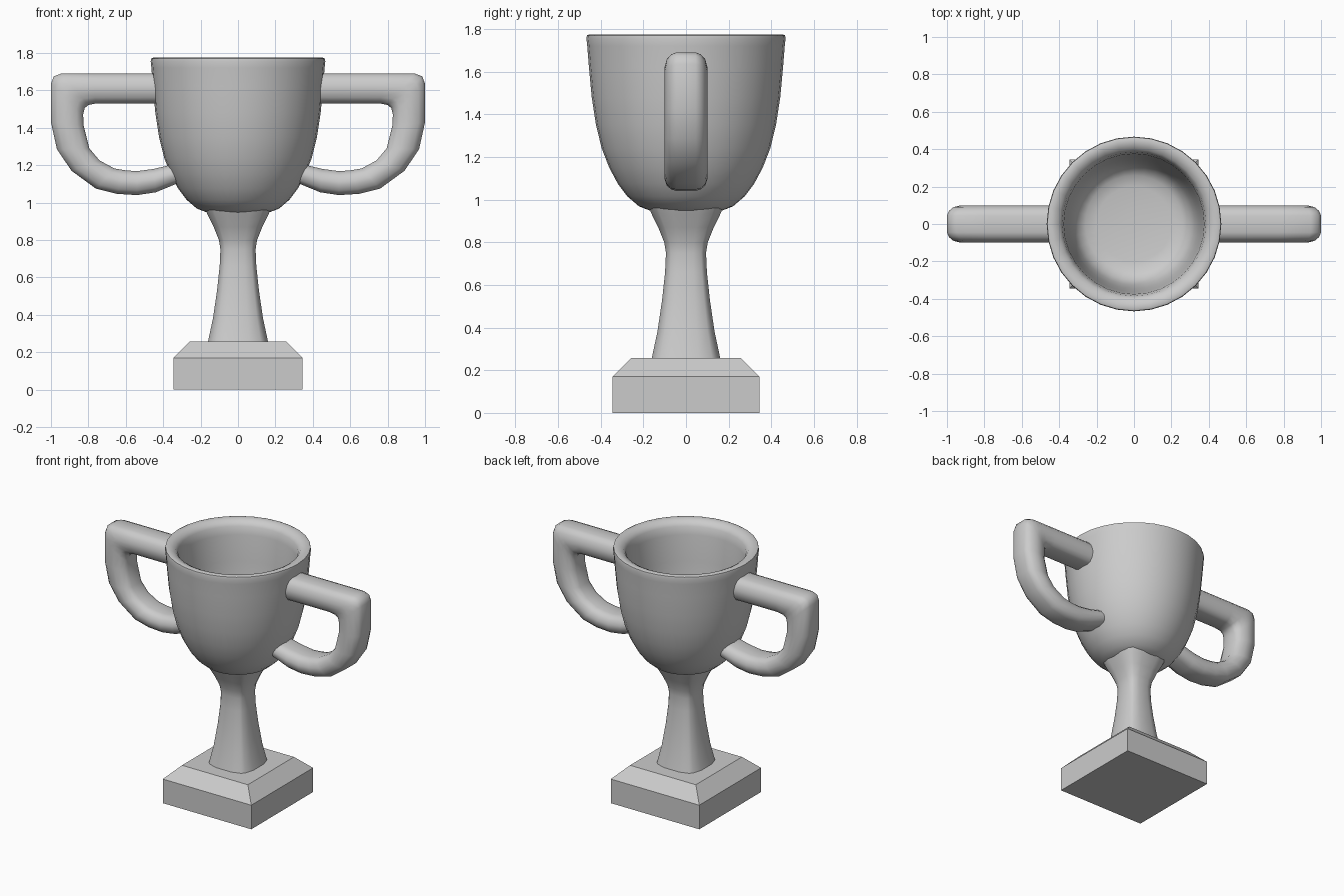
import bpy, bmesh, math
from mathutils import Vector

if "Cube" in bpy.data.objects:
    bpy.data.objects.remove(bpy.data.objects["Cube"])


def skin(name, rings, smooth=True):
    """Join equal-length point rings into a closed tube with capped ends."""
    bm = bmesh.new()
    loops = [[bm.verts.new(p) for p in ring] for ring in rings]
    n = len(loops[0])
    for a, b in zip(loops, loops[1:]):
        for i in range(n):
            j = (i + 1) % n
            bm.faces.new((a[i], a[j], b[j], b[i]))
    bm.faces.new(loops[0])
    bm.faces.new(loops[-1])
    bmesh.ops.recalc_face_normals(bm, faces=bm.faces)
    mesh = bpy.data.meshes.new(name)
    bm.to_mesh(mesh)
    bm.free()
    obj = bpy.data.objects.new(name, mesh)
    bpy.context.collection.objects.link(obj)
    if smooth:
        bpy.ops.object.select_all(action='DESELECT')
        obj.select_set(True)
        bpy.context.view_layer.objects.active = obj
        bpy.ops.object.shade_smooth_by_angle(angle=math.radians(50))
    return obj


def square(h, z):
    return [(-h, -h, z), (h, -h, z), (h, h, z), (-h, h, z)]


def soft_square(h, z):
    c = h * 0.62
    e = h * 0.88
    quarter = [(h, -c * 0.6), (h, c * 0.6), (e, e * 0.86), (e * 0.86, e)]
    pts = []
    for k in range(4):
        co, si = round(math.cos(k * math.pi / 2)), round(math.sin(k * math.pi / 2))
        pts += [(x * co - y * si, x * si + y * co, z) for x, y in quarter]
    return pts


def circle(r, z, n=32):
    return [(r * math.cos(2 * math.pi * i / n), r * math.sin(2 * math.pi * i / n), z)
            for i in range(n)]


# Stepped square base
skin("base", [square(0.345, 0), square(0.345, 0.17), square(0.257, 0.257)], smooth=False)

# Flared stem with softened square section
stem = [(0.162, 0.25), (0.134, 0.38), (0.112, 0.53), (0.098, 0.66), (0.094, 0.75),
        (0.102, 0.80), (0.13, 0.87), (0.16, 0.93), (0.175, 0.965)]
skin("stem", [soft_square(h, z) for h, z in stem])

# Bowl: outside from the bottom up, over the rim, down to the inner floor
bowl = [(0.06, 0.936), (0.16, 0.945), (0.22, 0.968), (0.275, 1.015), (0.32, 1.075),
        (0.36, 1.15), (0.395, 1.24), (0.422, 1.35), (0.442, 1.48), (0.455, 1.62),
        (0.463, 1.72), (0.467, 1.755), (0.464, 1.77), (0.452, 1.775), (0.425, 1.77),
        (0.40, 1.757), (0.385, 1.735), (0.375, 1.68), (0.362, 1.50), (0.345, 1.32),
        (0.325, 1.22), (0.30, 1.165), (0.26, 1.135), (0.20, 1.125), (0.05, 1.12)]
skin("bowl", [circle(r, z) for r, z in bowl])

# Handles: pairs of outer and inner edge points along the path (x, z, x, z)
edges = [(0.41, 1.69, 0.41, 1.53), (0.78, 1.69, 0.76, 1.53), (0.945, 1.69, 0.80, 1.522),
         (0.985, 1.675, 0.82, 1.505), (1.0, 1.635, 0.828, 1.47), (1.0, 1.43, 0.825, 1.41),
         (0.968, 1.285, 0.795, 1.29), (0.89, 1.17, 0.74, 1.225), (0.76, 1.075, 0.66, 1.182),
         (0.65, 1.047, 0.60, 1.172), (0.54, 1.04, 0.54, 1.168), (0.44, 1.055, 0.45, 1.18),
         (0.33, 1.10, 0.345, 1.205)]
quarter = [(1, 0.45), (0.88, 0.7), (0.6, 0.9), (0.15, 1)]
section = (quarter + [(-u, v) for u, v in reversed(quarter)]
           + [(-u, -v) for u, v in quarter] + [(u, -v) for u, v in reversed(quarter)])
rings = []
for ox, oz, ix, iz in edges:
    outer, inner = Vector((ox, 0, oz)), Vector((ix, 0, iz))
    mid, half = (outer + inner) / 2, (outer - inner) / 2
    rings.append([mid + half * u + Vector((0, 0.1 * v, 0)) for u, v in section])
handle = skin("handles", rings)
mirror = handle.modifiers.new("mirror", 'MIRROR')
mirror.use_axis[0] = True
